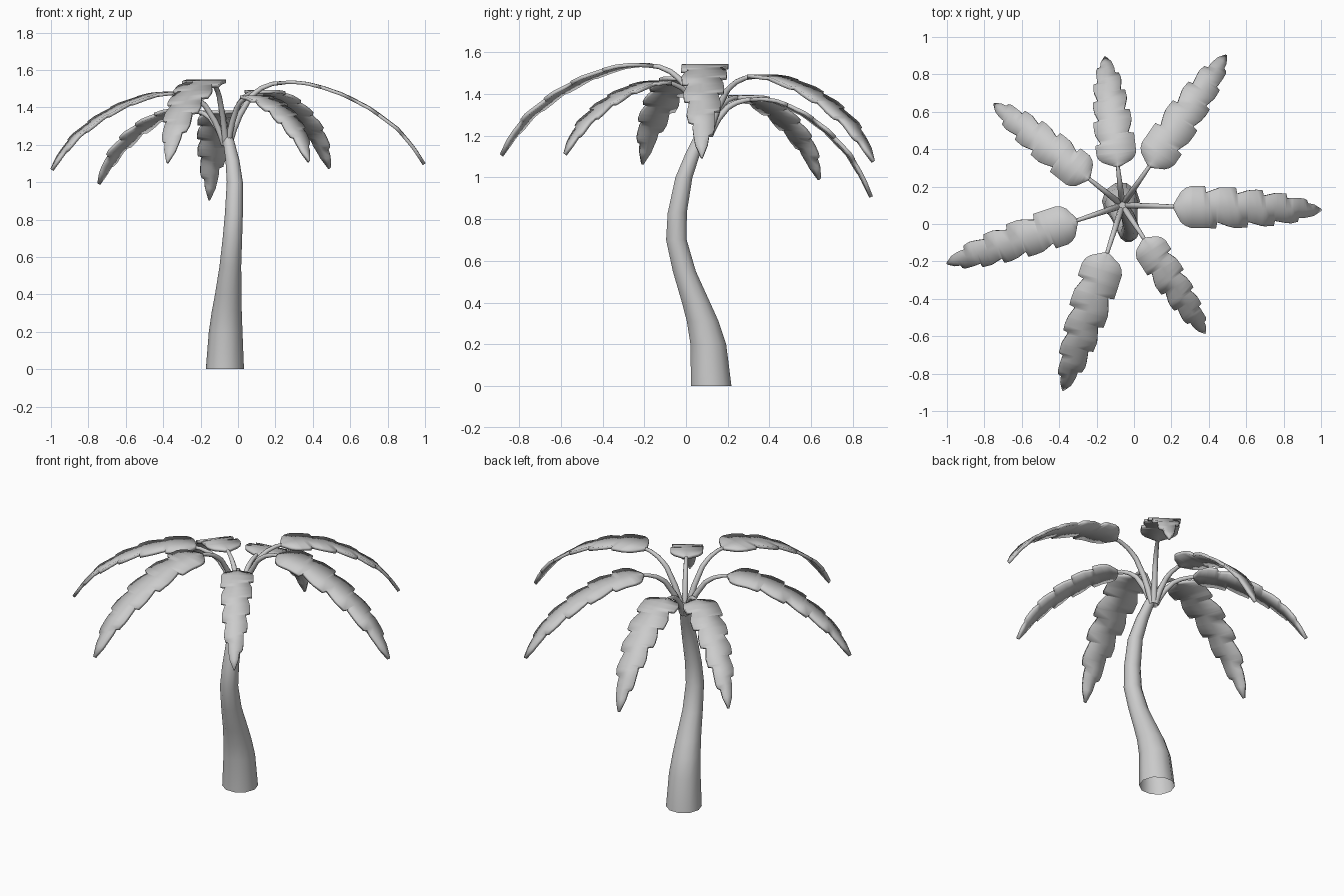
import bpy, bmesh, math
from mathutils import Vector

if "Cube" in bpy.data.objects:
    bpy.data.objects.remove(bpy.data.objects["Cube"])

CROWN = Vector((-0.062, 0.10, 0))
BASE_Z = 1.21


def lerp(table, u):
    """Piecewise-linear lookup in a list of (position, value)."""
    for (a, x), (b, y) in zip(table, table[1:]):
        if u <= b:
            return x + (y - x) * (u - a) / (b - a)
    return table[-1][1]


def finish(name, bm, angle):
    bmesh.ops.recalc_face_normals(bm, faces=bm.faces)
    me = bpy.data.meshes.new(name)
    bm.to_mesh(me)
    bm.free()
    ob = bpy.data.objects.new(name, me)
    bpy.context.collection.objects.link(ob)
    bpy.ops.object.select_all(action='DESELECT')
    ob.select_set(True)
    bpy.context.view_layer.objects.active = ob
    bpy.ops.object.shade_smooth_by_angle(angle=math.radians(angle))
    return ob


def tube(name, pts, radii, sides, level=False):
    """Tapered tube through points, open at the start, capped at the end."""
    bm = bmesh.new()
    rings = []
    for i, (p, r) in enumerate(zip(pts, radii)):
        t = (pts[min(i + 1, len(pts) - 1)] - pts[max(i - 1, 0)]).normalized()
        if level:
            a, b = Vector((1, 0, 0)), Vector((0, 1, 0))
        else:
            a = t.cross(Vector((0, 0, 1))).normalized()
            b = a.cross(t)
        rings.append([bm.verts.new(p + r * (a * math.cos(k * math.tau / sides)
                                            + b * math.sin(k * math.tau / sides)))
                      for k in range(sides)])
    for lo, hi in zip(rings, rings[1:]):
        for k in range(sides):
            n = (k + 1) % sides
            bm.faces.new((lo[k], lo[n], hi[n], hi[k]))
    bm.faces.new(rings[-1])
    return finish(name, bm, 50)


# Trunk: x, y, z, radius
trunk = [(-.07, .121, 0, .102), (-.066, .107, .2, .09), (-.06, .08, .31, .08),
         (-.052, .048, .4, .071), (-.041, -.008, .55, .058), (-.03, -.046, .7, .052),
         (-.022, -.042, .83, .048), (-.017, -.01, 1.0, .043), (-.03, .035, 1.12, .037),
         (-.05, .08, 1.22, .03), (-.06, .097, 1.26, .022)]
tube("trunk", [Vector(p[:3]) for p in trunk], [p[3] for p in trunk], 10, True)

# Shared frond arc (rise to the peak, then fall to the tip) and blade outline
PEAK, START = .32, .25
RISE = [(0, 0), (.08, .24), (.17, .46), (.36, .78), (.52, .9), (.7, .97), (1, 1)]
FALL = [(0, 0), (.12, .02), (.24, .07), (.4, .16), (.6, .33), (.8, .57), (.92, .8), (1, 1)]
WIDTH = [(0, .1), (.02, .35), (.05, .72), (.08, .9), (.12, 1), (.3, 1), (.5, .93),
         (.7, .8), (.8, .68), (.88, .52), (.95, .3), (1, .04)]
NOTCH_L = [.21, .42, .60, .76, .90]
NOTCH_R = [.29, .50, .68, .84]


def lobe(t, notches):
    """Width factor: steps in after each notch, then widens again."""
    past = [n for n in notches if n < t - 1e-6]
    if not past:
        return 1
    return 1 - .3 * max(0, 1 - (t - past[-1] - .008) / .11)


def frond(i, angle, length, peak, tip, half):
    d = Vector((math.cos(math.radians(angle)), math.sin(math.radians(angle)), 0))
    side = Vector((-d.y, d.x, 0))

    def spine(u):
        if u < PEAK:
            z = BASE_Z + (peak - BASE_Z) * lerp(RISE, u / PEAK)
        else:
            z = peak + (tip - peak) * lerp(FALL, (u - PEAK) / (1 - PEAK))
        return CROWN + d * (.012 + u * (length - .012)) + Vector((0, 0, z - .009))

    # Stalk
    us = [k * .028 for k in range(11)]
    tube(f"frond_stalk_{i}", [spine(u) for u in us],
         [.018 - .03 * u for u in us], 8)

    # Notched blade
    ts = {t for t, _ in WIDTH} | {k / 16 for k in range(17)}
    for n in NOTCH_L + NOTCH_R:
        ts |= {n, n + .008}
    nl, nr = (NOTCH_L, NOTCH_R) if i % 2 else (NOTCH_R, NOTCH_L)
    bm = bmesh.new()
    rows = []
    for t in sorted(ts):
        p = spine(START + t * (1 - START))
        w = half * lerp(WIDTH, t)
        rows.append([bm.verts.new(p + side * s) for s in
                     (w * lobe(t, nl), 0, -w * lobe(t, nr))])
    for a, b in zip(rows, rows[1:]):
        for k in (0, 1):
            bm.faces.new((a[k], a[k + 1], b[k + 1], b[k]))
    ob = finish(f"frond_blade_{i}", bm, 40)
    mod = ob.modifiers.new("thickness", 'SOLIDIFY')
    mod.thickness = .018
    mod.offset = 0
    # keep the smoothing last in the stack
    ob.modifiers.move(len(ob.modifiers) - 1, 0)


# Fronds: heading, reach, peak height, tip height, half width
FRONDS = [(-1.3, 1.058, 1.545, 1.105, .112),
          (55.3, .97, 1.495, 1.085, .106),
          (96.7, .793, 1.385, .915, .107),
          (141.6, .87, 1.395, 1.0, .1),
          (198.4, .983, 1.485, 1.075, .107),
          (252.2, 1.034, 1.55, 1.115, .112),
          (303.0, .81, 1.465, 1.12, .092)]
for i, f in enumerate(FRONDS):
    frond(i + 1, *f)
